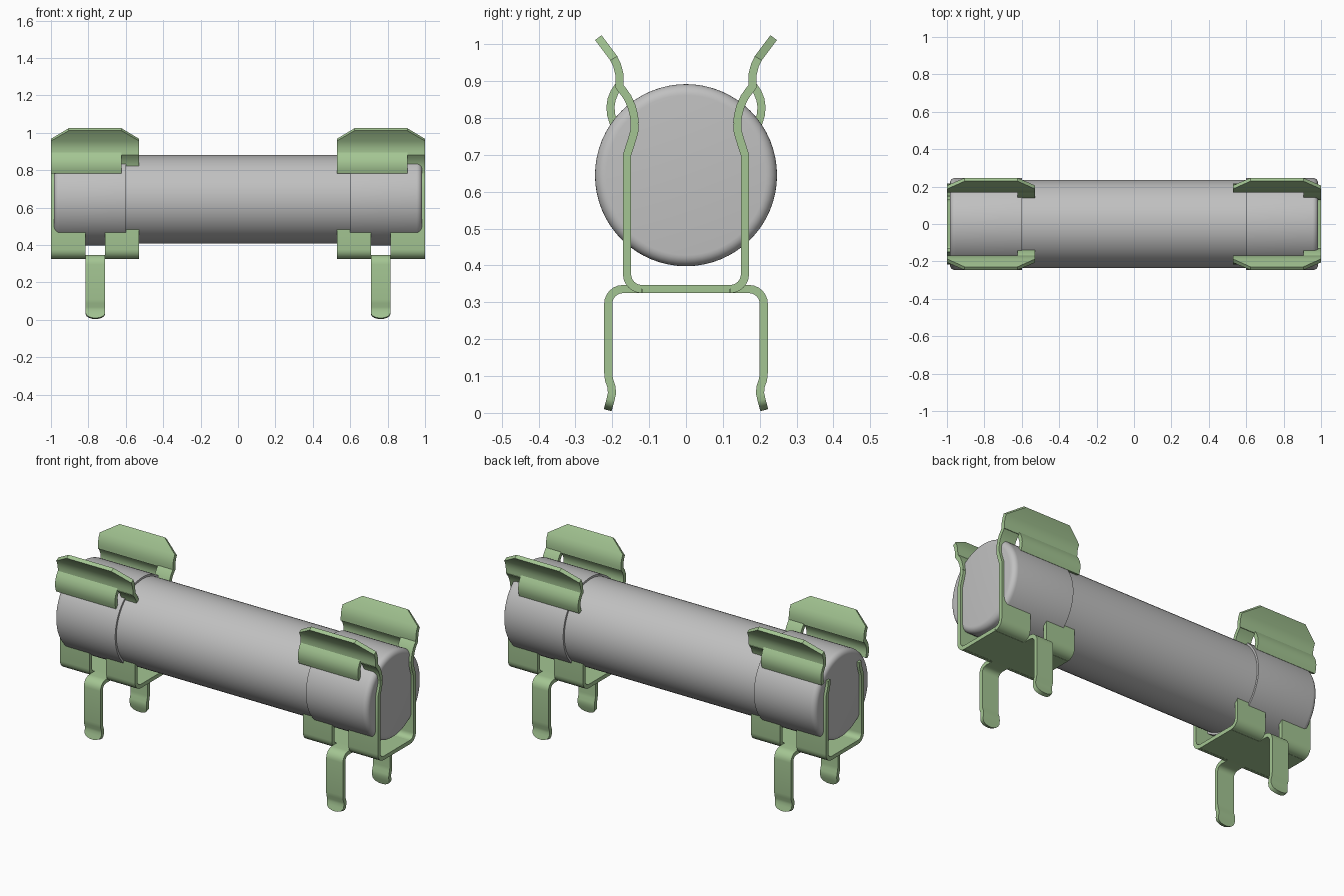
import bpy, bmesh, math

cube = bpy.data.objects.get("Cube")
if cube:
    bpy.data.objects.remove(cube, do_unlink=True)


def material(name, rgb):
    m = bpy.data.materials.new(name)
    m.use_nodes = True
    m.diffuse_color = (*rgb, 1)
    m.node_tree.nodes["Principled BSDF"].inputs["Base Color"].default_value = (*rgb, 1)
    return m


GREY = material("fuse grey", (0.53, 0.53, 0.53))
GREEN = material("clip green", (0.37, 0.56, 0.29))
T = 0.022  # sheet thickness


def finish(bm, name, mat, angle=40):
    bmesh.ops.recalc_face_normals(bm, faces=bm.faces)
    me = bpy.data.meshes.new(name)
    bm.to_mesh(me)
    bm.free()
    me.materials.append(mat)
    ob = bpy.data.objects.new(name, me)
    bpy.context.collection.objects.link(ob)
    bpy.ops.object.select_all(action='DESELECT')
    ob.select_set(True)
    bpy.context.view_layer.objects.active = ob
    bpy.ops.object.shade_smooth_by_angle(angle=math.radians(angle))
    return ob


def lathe(name, profile, mat, segs=64, zc=0.645):
    """Spin (x, radius) points about the long axis."""
    bm = bmesh.new()
    rings = []
    for x, r in profile:
        rings.append([bm.verts.new((x, r * math.cos(2 * math.pi * i / segs),
                                    zc + r * math.sin(2 * math.pi * i / segs)))
                      for i in range(segs)])
    for a, b in zip(rings, rings[1:]):
        for i in range(segs):
            j = (i + 1) % segs
            bm.faces.new((a[i], a[j], b[j], b[i]))
    bm.faces.new(rings[0])
    bm.faces.new(rings[-1])
    return finish(bm, name, mat)


def ribbon(bm, rows, side):
    """Bent sheet: rows of (y, z, x0, x1) on the sheet's middle line."""
    n = len(rows)
    loops = []
    for i, (y, z, x0, x1) in enumerate(rows):
        dirs = []
        for k in (i - 1, i):
            if 0 <= k < n - 1:
                dy, dz = rows[k + 1][0] - rows[k][0], rows[k + 1][1] - rows[k][1]
                l = math.hypot(dy, dz)
                dirs.append((dy / l, dz / l))
        ty, tz = sum(d[0] for d in dirs), sum(d[1] for d in dirs)
        l = math.hypot(ty, tz)
        ty, tz = ty / l, tz / l
        h = T / 2 / (ty * dirs[0][0] + tz * dirs[0][1])  # mitred offset
        a, b = (y - tz * h, z + ty * h), (y + tz * h, z - ty * h)
        loops.append([bm.verts.new((x, side * p[0], p[1]))
                      for p, x in ((a, x0), (a, x1), (b, x1), (b, x0))])
    for p, q in zip(loops, loops[1:]):
        for i in range(4):
            j = (i + 1) % 4
            bm.faces.new((p[i], p[j], q[j], q[i]))
    bm.faces.new(loops[0])
    bm.faces.new(loops[-1])


def span(points, x0, x1):
    return [(y, z, x0, x1) for y, z in points]


def arc(cy, cz, r, a0, a1, n=6):
    return [(cy + r * math.cos(math.radians(a0 + (a1 - a0) * i / n)),
             cz + r * math.sin(math.radians(a0 + (a1 - a0) * i / n))) for i in range(n + 1)]


# Fuse: plain tube with two rounded end caps
lathe("fuse_tube", [(-0.7, 0.236), (0.7, 0.236)], GREY)
edge = [(0.955 + 0.03 * math.sin(math.radians(a)), 0.217 + 0.03 * math.cos(math.radians(a)))
        for a in range(0, 91, 15)]
for name, s in (("right", -1), ("left", 1)):
    lathe(name + "_end_cap", [(s * x, r) for x, r in [(0.6, 0.236), (0.6, 0.247)] + edge], GREY)

# Clip sheet outlines, from the base upwards (y, z)
Z0 = 0.336
bend = arc(0.12, Z0 + 0.04, 0.04, -90, 0)
lower_wall = bend + [(0.16, 0.5)]
upper_wall = [(0.16, 0.5), (0.16, 0.70), (0.147, 0.74), (0.140, 0.765), (0.139, 0.785)]
strip = [(0.139, 0.785), (0.141, 0.805), (0.147, 0.83), (0.158, 0.855), (0.172, 0.875), (0.182, 0.887)]
tab = [(0.182, 0.888), (0.194, 0.87), (0.202, 0.85), (0.205, 0.83), (0.203, 0.808), (0.196, 0.786)]
flange = [(0.180, 0.882), (0.180, 0.90), (0.181, 0.92), (0.187, 0.943), (0.196, 0.962)]
leg = [(0.11, Z0)] + arc(0.171, Z0 - 0.04, 0.04, 90, 0) + [
    (0.211, 0.11), (0.209, 0.09), (0.202, 0.07), (0.201, 0.053), (0.205, 0.035)]

for label, x0 in (("right", -1.0), ("left", 0.528)):
    x1 = x0 + 0.472
    # The lead sits toward the middle of the base, at mirrored places
    l0 = -0.815 if x0 < 0 else 0.71
    l1 = l0 + 0.105
    xs = x1 - 0.095

    bm = bmesh.new()
    ribbon(bm, span([(-0.12, Z0), (0.12, Z0)], x0, x1), 1)
    finish(bm, label + "_clip_base", GREEN)

    for side_name, side in (("front", -1), ("back", 1)):
        pre = f"{label}_clip_{side_name}_"
        # Wall with a slot where the leg is bent out
        bm = bmesh.new()
        ribbon(bm, span(lower_wall, x0, l0), side)
        ribbon(bm, span(lower_wall, l1, x1), side)
        ribbon(bm, span(upper_wall, x0, x1), side)
        finish(bm, pre + "wall", GREEN)

        # Narrow strip that joins wall and flange
        bm = bmesh.new()
        ribbon(bm, span(strip, xs, x1), side)
        finish(bm, pre + "strip", GREEN)

        # Wide tab gripping the fuse
        bm = bmesh.new()
        ribbon(bm, span(tab, x0, xs), side)
        finish(bm, pre + "tab", GREEN)

        # Flared flange with clipped corners
        bm = bmesh.new()
        ribbon(bm, span(flange, x0, x1) + [(0.238, 1.018, x0 + 0.095, x1 - 0.095)], side)
        finish(bm, pre + "flange", GREEN, 25)

        # Leg with a rounded tip
        bm = bmesh.new()
        r = (l1 - l0) / 2
        tip = []
        for a in (25, 45, 65, 80):
            k = r * (1 - math.cos(math.radians(a)))
            d = 0.028 * math.sin(math.radians(a))
            tip.append((0.205 + d * 0.27, 0.035 - d, l0 + k, l1 - k))
        ribbon(bm, span(leg, l0, l1) + tip, side)
        finish(bm, pre + "leg", GREEN)
